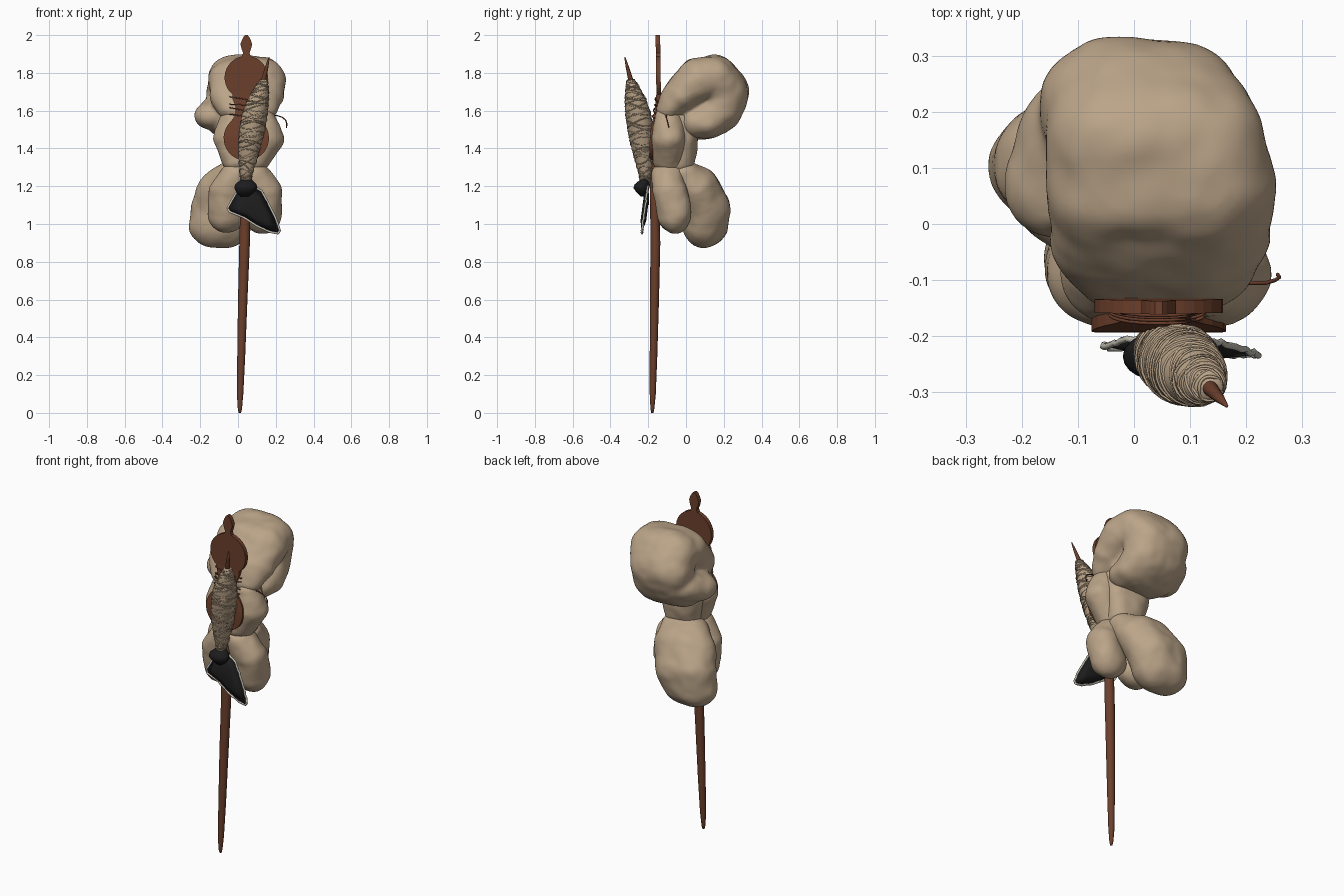
import bpy, bmesh, math, random
from mathutils import Vector, Matrix, noise

if "Cube" in bpy.data.objects:
    bpy.data.objects.remove(bpy.data.objects["Cube"])

random.seed(4)


def material(name, rgb):
    m = bpy.data.materials.new(name)
    m.diffuse_color = (*rgb, 1)
    m.use_nodes = True
    m.node_tree.nodes["Principled BSDF"].inputs["Base Color"].default_value = m.diffuse_color
    return m


WOOL = material("tan wool", (0.50, 0.375, 0.25))
YARN = material("spun yarn", (0.48, 0.36, 0.24))
WOOD = material("red brown wood", (0.15, 0.05, 0.025))
BLACK = material("black felt", (0.012, 0.012, 0.013))
TRIM = material("pale stitching", (0.55, 0.52, 0.45))


def add_object(name, data, mat, smooth=True):
    ob = bpy.data.objects.new(name, data)
    bpy.context.scene.collection.objects.link(ob)
    data.materials.clear()
    data.materials.append(mat)
    if smooth and isinstance(data, bpy.types.Mesh):
        for p in data.polygons:
            p.use_smooth = True
    return ob


def to_mesh(bm, name):
    bmesh.ops.recalc_face_normals(bm, faces=bm.faces)
    me = bpy.data.meshes.new(name)
    bm.to_mesh(me)
    bm.free()
    return me


def loft(name, rings, mat, n=20):
    """Skin horizontal elliptical rings (x, y, z, rx, ry)."""
    bm = bmesh.new()
    loops = []
    for x, y, z, rx, ry in rings:
        loops.append([bm.verts.new((x + rx * math.cos(a), y + ry * math.sin(a), z))
                      for a in (2 * math.pi * i / n for i in range(n))])
    for a, b in zip(loops, loops[1:]):
        for i in range(n):
            j = (i + 1) % n
            bm.faces.new((a[i], a[j], b[j], b[i]))
    bm.faces.new(loops[0])
    bm.faces.new(loops[-1])
    return add_object(name, to_mesh(bm, name), mat)


def cord(name, pts, r, mat, cyclic=False, res=0):
    cu = bpy.data.curves.new(name, 'CURVE')
    cu.dimensions = '3D'
    cu.bevel_depth, cu.bevel_resolution, cu.use_fill_caps = r, res, True
    sp = cu.splines.new('POLY')
    sp.points.add(len(pts) - 1)
    for p, co in zip(sp.points, pts):
        p.co = (*co, 1)
    sp.use_cyclic_u = cyclic
    return add_object(name, cu, mat)


def wool(name, *paths, box=0.72):
    """Sweep boxy ellipsoids (x, y, z, rx, ry, rz) along paths and fuse them into one tuft."""
    bm = bmesh.new()
    for path in paths:
        stops = [Vector(p) for p in path]
        blobs = [a.lerp(b, k / 4) for a, b in zip(stops, stops[1:]) for k in range(4)] + [stops[-1]]
        for x, y, z, rx, ry, rz in blobs:
            for v in bmesh.ops.create_icosphere(bm, subdivisions=4, radius=1)["verts"]:
                c = v.co
                c.x = math.copysign(abs(c.x) ** box, c.x)
                v.co = (x + rx * c.x, y + ry * c.y, z + rz * c.z)
    tmp = add_object(name + "_source", to_mesh(bm, name), WOOL)
    mod = tmp.modifiers.new("fuse", 'REMESH')
    mod.mode, mod.voxel_size = 'VOXEL', 0.011
    sm = tmp.modifiers.new("soften", 'SMOOTH')
    sm.factor, sm.iterations = 0.5, 8
    dg = bpy.context.evaluated_depsgraph_get()
    me = bpy.data.meshes.new_from_object(tmp.evaluated_get(dg))
    bpy.data.objects.remove(tmp)
    normals = [v.normal.copy() for v in me.vertices]
    for v, n in zip(me.vertices, normals):
        v.co += n * (0.010 * noise.noise(v.co * 8) + 0.003 * noise.noise(v.co * 18))
    return add_object(name, me, WOOL)


# Wool tufts: folded top roll, bound waist, front and back tails
wool("wool_top_roll",
     [(0.05, -0.09, 1.60, 0.16, 0.07, 0.06), (0.045, -0.02, 1.68, 0.20, 0.105, 0.10),
      (0.05, 0.07, 1.765, 0.205, 0.125, 0.12), (0.035, 0.14, 1.775, 0.195, 0.135, 0.12),
      (0.015, 0.205, 1.70, 0.18, 0.13, 0.13), (0.01, 0.18, 1.61, 0.18, 0.125, 0.12),
      (0.02, 0.11, 1.545, 0.185, 0.11, 0.10), (0.03, 0.05, 1.535, 0.17, 0.085, 0.085)],
     [(-0.09, 0.15, 1.60, 0.11, 0.12, 0.08), (-0.13, 0.07, 1.575, 0.10, 0.09, 0.075)])
wool("wool_waist_left",
     [(-0.03, -0.085, 1.55, 0.07, 0.075, 0.06), (-0.045, -0.085, 1.45, 0.088, 0.09, 0.08),
      (-0.01, -0.095, 1.33, 0.075, 0.085, 0.06)], box=1)
wool("wool_waist_right",
     [(0.13, -0.095, 1.56, 0.07, 0.075, 0.06), (0.15, -0.09, 1.45, 0.095, 0.09, 0.08),
      (0.085, -0.095, 1.33, 0.085, 0.085, 0.06)], box=1)
wool("wool_waist_back",
     [(0.04, -0.05, 1.56, 0.13, 0.09, 0.08), (0.035, -0.03, 1.45, 0.14, 0.095, 0.09),
      (0.04, -0.045, 1.33, 0.11, 0.09, 0.07)])
wool("wool_front_tail_left",
     [(-0.01, -0.10, 1.27, 0.08, 0.085, 0.06), (-0.05, -0.085, 1.17, 0.11, 0.095, 0.08),
      (-0.06, -0.06, 1.05, 0.105, 0.09, 0.095)], box=0.9)
wool("wool_front_tail_right",
     [(0.08, -0.10, 1.27, 0.09, 0.085, 0.06), (0.125, -0.085, 1.17, 0.11, 0.095, 0.09),
      (0.13, -0.06, 1.05, 0.105, 0.09, 0.10)], box=0.9)
wool("wool_back_tail",
     [(0.01, -0.01, 1.265, 0.14, 0.09, 0.07), (-0.03, 0.055, 1.19, 0.18, 0.125, 0.115),
      (-0.07, 0.105, 1.08, 0.18, 0.13, 0.135), (-0.09, 0.10, 0.995, 0.17, 0.12, 0.12)], box=0.85)

# Distaff pole
loft("distaff_pole", [
    (0.010, -0.178, 0.0, 0.006, 0.006), (0.010, -0.178, 0.02, 0.011, 0.010),
    (0.011, -0.176, 0.10, 0.017, 0.016), (0.017, -0.172, 0.30, 0.021, 0.020),
    (0.025, -0.167, 0.60, 0.025, 0.024), (0.035, -0.162, 0.90, 0.028, 0.026),
    (0.038, -0.166, 1.10, 0.026, 0.024), (0.040, -0.178, 1.38, 0.024, 0.014)], WOOD)


# Flat double-disc head with a finial, mirrored from one half-profile
def arc(cz, r, a0, a1, n=12):
    return [(cz + r * math.sin(a), r * math.cos(a))
            for a in (math.radians(a0 + (a1 - a0) * i / n) for i in range(n + 1))]


half = (arc(1.455, 0.12, -85, 48) + [(1.575, 0.058), (1.62, 0.056), (1.66, 0.072)]
        + arc(1.775, 0.115, -50, 78) + [(1.905, 0.017), (1.93, 0.026), (1.953, 0.031),
                                        (1.975, 0.023), (1.992, 0.014), (2.0, 0.007)])


def head_y(z):
    """Lower disc leans forward, upper disc stands upright."""
    t = min(max((z - 1.42) / 0.28, 0), 1)
    return -0.181 + 0.036 * t * t * (3 - 2 * t) - 0.004 * max(z - 1.7, 0) / 0.3


bm = bmesh.new()
rows = []
for z, w in half:
    y = head_y(z)
    rows.append([bm.verts.new((0.044 + s * w, y + d, z))
                 for s, d in ((-1, -0.012), (1, -0.012), (1, 0.012), (-1, 0.012))])
for a, b in zip(rows, rows[1:]):
    for i in range(4):
        j = (i + 1) % 4
        bm.faces.new((a[i], a[j], b[j], b[i]))
bm.faces.new(rows[0])
bm.faces.new(rows[-1])
head = add_object("distaff_head", to_mesh(bm, "distaff_head"), WOOD, smooth=False)

# Binding cords around the neck of the head
for k in range(4):
    z = 1.57 + 0.03 * k
    tilt = random.uniform(-0.02, 0.02)
    cord("binding_cord_%d" % k, [
        (0.042 + 0.085 * math.cos(a), head_y(z) + 0.016 * math.sin(a), z + tilt * math.cos(a))
        for a in (2 * math.pi * i / 32 for i in range(32))], 0.003, WOOD, True, 1)
cord("loose_cord_end", [(0.17, -0.11, 1.575), (0.205, -0.105, 1.575),
                        (0.235, -0.105, 1.565), (0.252, -0.10, 1.55), (0.259, -0.095, 1.53),
                        (0.256, -0.09, 1.51)], 0.0035, WOOD, False, 1)

# Spindle stick and its wound yarn
loft("spindle_stick", [
    (0.035, -0.205, 1.10, 0.010, 0.010), (0.04, -0.215, 1.22, 0.014, 0.014),
    (0.09, -0.257, 1.60, 0.014, 0.014), (0.135, -0.292, 1.76, 0.014, 0.014),
    (0.152, -0.310, 1.83, 0.009, 0.009), (0.165, -0.324, 1.885, 0.003, 0.003)], WOOD, 12)
cone = [(0.04, -0.215, 1.20, 0.022), (0.044, -0.217, 1.27, 0.034), (0.057, -0.227, 1.38, 0.056),
        (0.072, -0.240, 1.48, 0.067), (0.088, -0.253, 1.58, 0.068), (0.107, -0.267, 1.66, 0.056),
        (0.124, -0.281, 1.72, 0.038), (0.137, -0.292, 1.765, 0.020)]
loft("yarn_cone", [(x, y, z, r, r) for x, y, z, r in cone], YARN, 32)


def along_cone(t):
    f = min(max(t, 0), 0.9999) * (len(cone) - 1)
    i = int(f)
    return Vector(cone[i]).lerp(Vector(cone[i + 1]), f - i)


turns, steps = 42, 24
winding = []
for i in range(turns * steps):
    a = 2 * math.pi * i / steps
    t = i / (turns * steps)
    lean = 0.045 * math.sin(t * 110)
    x, y, z, r = along_cone(t + lean * math.cos(a + t * 17))
    r += 0.0005 + 0.003 * noise.noise(Vector((i * 0.11, 0, 0)))
    winding.append((x + r * math.cos(a), y + r * math.sin(a), z))
cord("yarn_winding", winding, 0.003, YARN)

# Black felt flag below the spindle, softly bulging, with a pale stitched rim
corners = [(0.0, 1.18), (-0.03, 1.13), (-0.055, 1.085), (-0.045, 1.065), (0.03, 1.035), (0.10, 0.99),
           (0.17, 0.958), (0.212, 0.95), (0.222, 0.965), (0.20, 1.03), (0.155, 1.12), (0.125, 1.175),
           (0.08, 1.20)]


def felt(x, z, dy=0.0):
    return Vector((x, -0.202 - (1.2 - z) * 0.13 + dy, z))


bm = bmesh.new()
edge = [bm.verts.new(felt(x, z)) for x, z in corners]
for dy in (-0.015, 0.015):
    inner = [bm.verts.new(felt(0.08 + 0.5 * (x - 0.08), 1.085 + 0.5 * (z - 1.085), dy)) for x, z in corners]
    bm.faces.new(inner)
    for i in range(len(edge)):
        j = (i + 1) % len(edge)
        bm.faces.new((edge[i], edge[j], inner[j], inner[i]))
add_object("felt_flag", to_mesh(bm, "felt_flag"), BLACK)
rim = []
for (x0, z0), (x1, z1) in zip(corners, corners[1:] + corners[:1]):
    for k in range(5):
        u = k / 5
        rim.append(felt(x0 + (x1 - x0) * u, z0 + (z1 - z0) * u, random.uniform(-0.003, 0.003)))
cord("felt_stitched_rim", rim, 0.006, TRIM, True, 1)

# Felt knot that ties the flag to the spindle
loft("felt_knot", [(0.035, -0.225, 1.145, 0.02, 0.015), (0.038, -0.230, 1.165, 0.045, 0.030),
                   (0.040, -0.236, 1.19, 0.060, 0.042), (0.042, -0.232, 1.21, 0.057, 0.040),
                   (0.044, -0.222, 1.23, 0.035, 0.026), (0.044, -0.216, 1.245, 0.018, 0.016)], BLACK)
